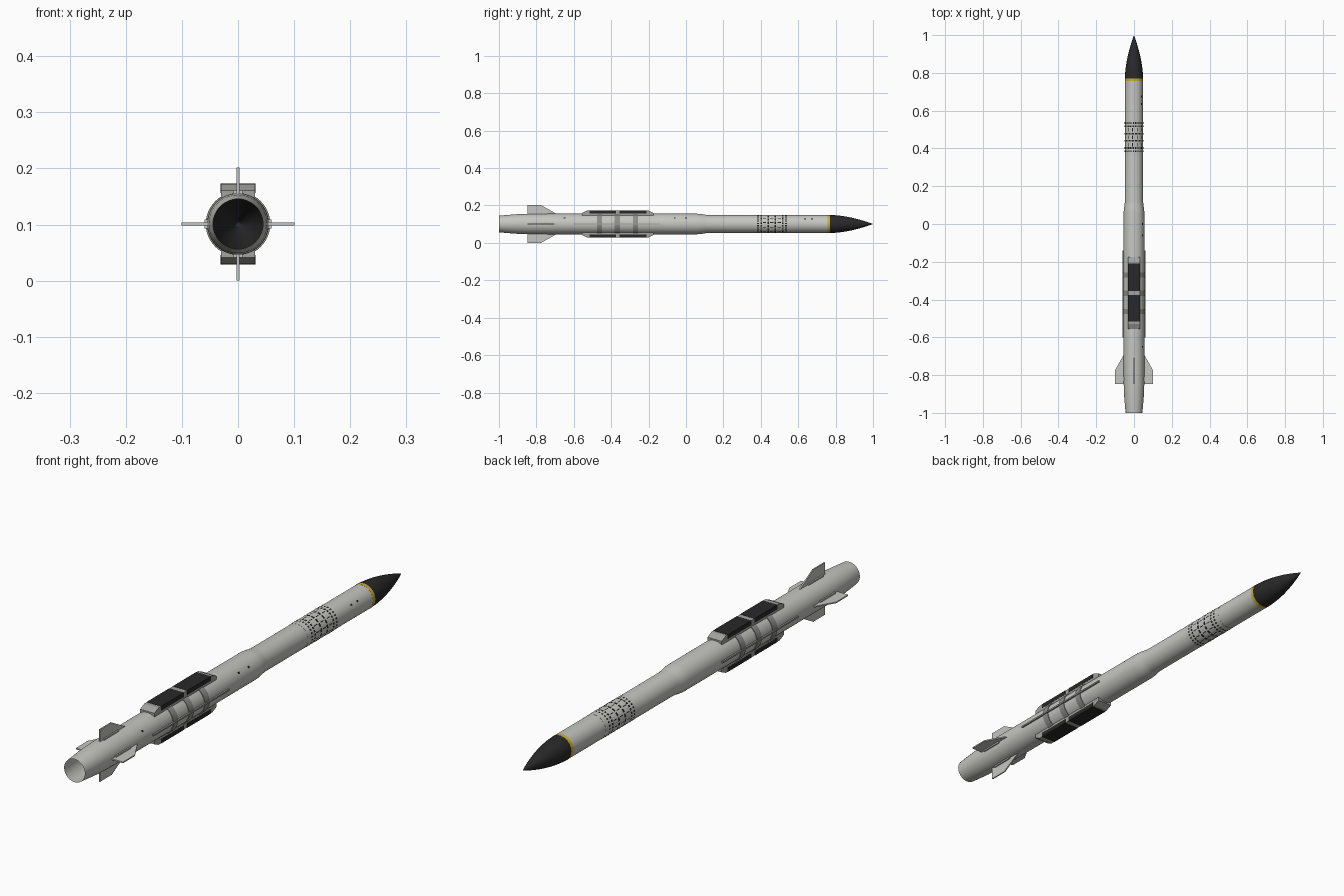
import bpy, bmesh
from math import sin, cos, pi, radians
from mathutils import Vector

AXIS_Z = 0.101

cube = bpy.data.objects.get("Cube")
if cube:
    bpy.data.objects.remove(cube, do_unlink=True)


def material(name, r, g, b):
    m = bpy.data.materials.new(name)
    m.use_nodes = True
    m.diffuse_color = (r, g, b, 1)
    bsdf = m.node_tree.nodes["Principled BSDF"]
    bsdf.inputs["Base Color"].default_value = (r, g, b, 1)
    bsdf.inputs["Roughness"].default_value = 0.6
    return m


LIGHT = material("light grey", 0.56, 0.56, 0.53)
MID = material("mid grey", 0.36, 0.36, 0.35)
STEEL = material("band grey", 0.27, 0.27, 0.26)
DARK = material("charcoal", 0.022, 0.022, 0.022)
BLACK = material("marking black", 0.012, 0.012, 0.012)
YELLOW = material("yellow", 0.6, 0.42, 0.03)


def spot(y, r, a, t=0.0):
    """Point at length y, radius r, angle a around the axis, sideways offset t."""
    return Vector((r * cos(a) - t * sin(a), y, AXIS_Z + r * sin(a) + t * cos(a)))


def finish(name, bm, mat, smooth=False, orient=True):
    if orient:
        bmesh.ops.recalc_face_normals(bm, faces=bm.faces[:])
    me = bpy.data.meshes.new(name)
    bm.to_mesh(me)
    bm.free()
    me.materials.append(mat)
    ob = bpy.data.objects.new(name, me)
    bpy.context.collection.objects.link(ob)
    if smooth:
        bpy.ops.object.select_all(action='DESELECT')
        ob.select_set(True)
        bpy.context.view_layer.objects.active = ob
        bpy.ops.object.shade_smooth_by_angle(angle=radians(30))
    return ob


def lathe(name, profile, mat, n=48):
    """Open surface of revolution from (y, radius) points, ordered tail to nose."""
    bm = bmesh.new()
    rings = []
    for y, r in profile:
        if r == 0:
            rings.append([bm.verts.new(spot(y, 0, 0))] * n)
        else:
            rings.append([bm.verts.new(spot(y, r, 2 * pi * i / n)) for i in range(n)])
    for p, q in zip(rings, rings[1:]):
        for i in range(n):
            j = (i + 1) % n
            corners = [p[i], q[i], q[j], p[j]]
            bm.faces.new(list(dict.fromkeys(corners)))
    return finish(name, bm, mat, smooth=True, orient=False)


def radial_prism(name, outline, half, a, mat):
    """Solid from a (y, radius) outline, thickened sideways, turned to angle a."""
    bm = bmesh.new()
    sides = [[bm.verts.new(spot(y, r, a, t)) for y, r in outline] for t in (-half, half)]
    for s in sides:
        bm.faces.new(s)
    for i in range(len(outline)):
        j = (i + 1) % len(outline)
        bm.faces.new((sides[0][i], sides[0][j], sides[1][j], sides[1][i]))
    return finish(name, bm, mat)


def block(name, y0, y1, r0, r1, half, a, mat):
    return radial_prism(name, [(y0, r0), (y1, r0), (y1, r1), (y0, r1)], half, a, mat)


# Hollow body, open at the tail
lathe("body_tube", [(-1, 0.0445), (-0.96, 0.048), (-0.91, 0.052), (-0.85, 0.0545), (-0.8, 0.055),
                    (0.06, 0.055), (0.08, 0.0535), (0.1, 0.050), (0.12, 0.048), (0.757, 0.048)], LIGHT)
lathe("yellow_ring", [(0.757, 0.048), (0.757, 0.0484), (0.771, 0.0484), (0.771, 0.048)], YELLOW)

# Pointed nose with a curved flank
nose = [(0.771 + 0.229 * k / 14, 0.048 * (1 - (k / 14) ** 1.75)) for k in range(15)]
lathe("nose_cone", nose, DARK)

# Raised sleeve that carries the markings
lathe("marked_sleeve", [(0.36, 0.048), (0.36, 0.0485), (0.56, 0.0485), (0.56, 0.048)], LIGHT)

# Clamp bands around the launcher section
for k, y in enumerate((-0.463, -0.367, -0.27)):
    lathe(f"clamp_band_{k + 1}", [(y - 0.014, 0.055), (y - 0.014, 0.0575),
                                  (y + 0.014, 0.0575), (y + 0.014, 0.055)], STEEL)

# Top and bottom saddles with dark pads
for side, a in (("top", pi / 2), ("bottom", -pi / 2)):
    radial_prism(f"{side}_saddle", [(-0.555, 0.0455), (-0.175, 0.0455), (-0.175, 0.06),
                                    (-0.2, 0.0715), (-0.53, 0.0715), (-0.555, 0.06)], 0.0305, a, MID)
    for k, (y0, y1) in enumerate(((-0.515, -0.375), (-0.355, -0.21))):
        block(f"{side}_pad_{k + 1}", y0, y1, 0.055, 0.0722, 0.0312, a, DARK)

# Side rails
for side, a in (("left", 0), ("right", pi)):
    block(f"{side}_rail", -0.6, -0.14, 0.053, 0.061, 0.003, a, MID)

# Four tail fins with root fairings
for k, side in enumerate(("left", "top", "right", "bottom")):
    a = k * pi / 2
    radial_prism(f"{side}_fin", [(-0.848, 0.05), (-0.695, 0.05), (-0.695, 0.056),
                                 (-0.775, 0.101), (-0.848, 0.101)], 0.0025, a, LIGHT)
    block(f"{side}_fin_fairing", -0.83, -0.74, 0.053, 0.0595, 0.008, a, LIGHT)


def patch(bm, y0, y1, r, a0, a1, steps=3):
    """Thin curved marking lying on the body."""
    pts = [a0 + (a1 - a0) * i / steps for i in range(steps + 1)]
    low = [bm.verts.new(spot(y0, r, a)) for a in pts]
    high = [bm.verts.new(spot(y1, r, a)) for a in pts]
    for i in range(steps):
        bm.faces.new((low[i], high[i], high[i + 1], low[i + 1]))


# Dashed markings: dotted outer rows, longer dashes in the middle rows
bm = bmesh.new()
for y, count, fill in ((0.385, 24, 0.5), (0.402, 24, 0.6), (0.44, 16, 0.7),
                       (0.478, 16, 0.7), (0.517, 24, 0.6), (0.535, 24, 0.5)):
    step = 2 * pi / count
    for i in range(count):
        patch(bm, y - 0.0045, y + 0.0045, 0.0491, i * step, (i + fill) * step)
for i in range(12):
    a = 2 * pi * (i + 0.3) / 12
    for y in (0.42, 0.459, 0.498):
        patch(bm, y - 0.009, y + 0.009, 0.0491, a - 0.035, a + 0.035, 1)
finish("dashed_markings", bm, BLACK, orient=False)

# Small ports along the left flank
bm = bmesh.new()
for y, r in ((-0.65, 0.0555), (-0.06, 0.0555), (0.0, 0.0555), (0.636, 0.0485), (0.674, 0.0485)):
    patch(bm, y - 0.005, y + 0.005, r, 0.54, 0.68)
finish("side_ports", bm, BLACK, orient=False)
